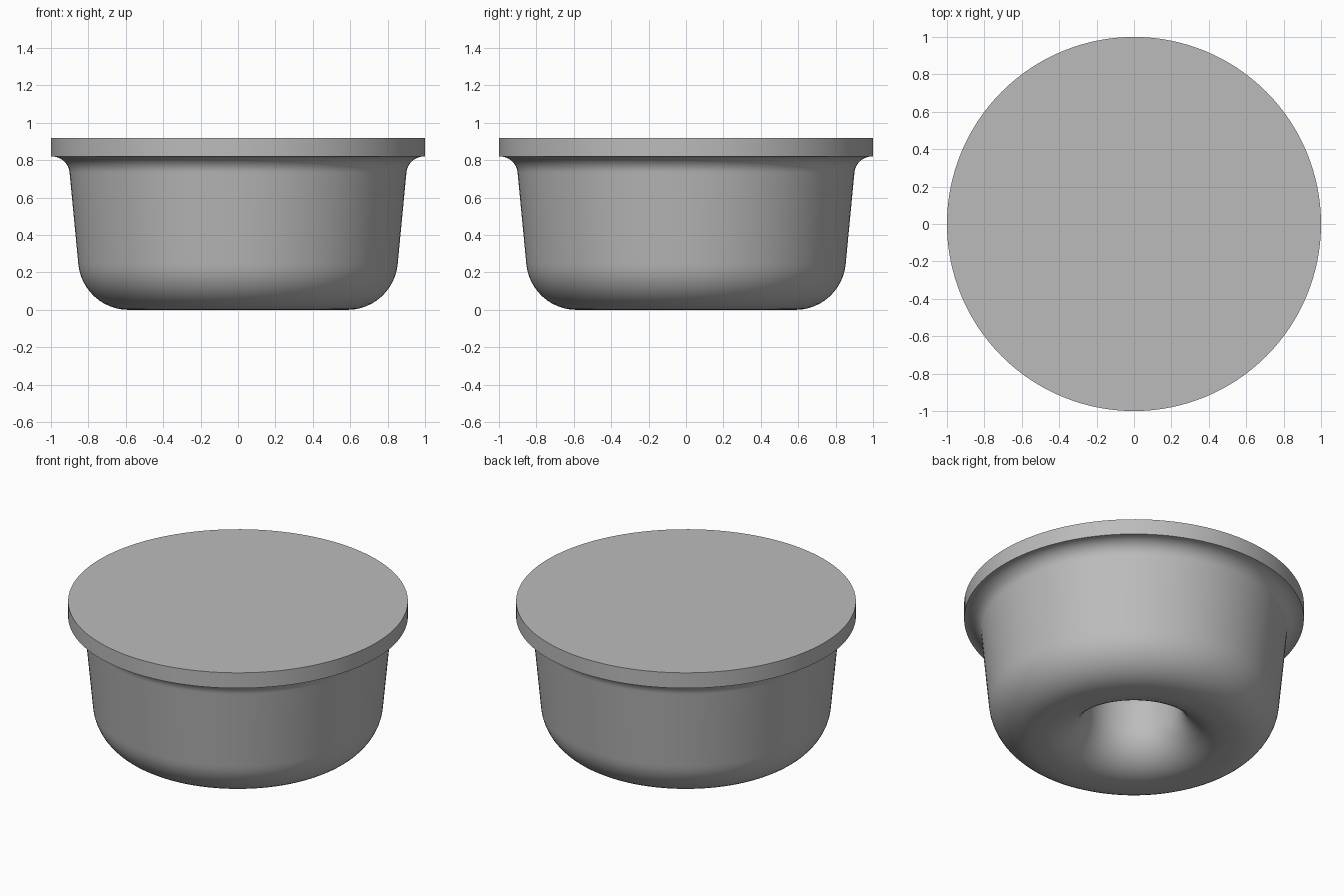
import bpy, bmesh, math

cube = bpy.data.objects.get("Cube")
if cube:
    bpy.data.objects.remove(cube, do_unlink=True)

grey = bpy.data.materials.new("plain grey")
grey.use_nodes = True
colour = (0.5, 0.5, 0.5, 1)
grey.diffuse_color = colour
grey.node_tree.nodes["Principled BSDF"].inputs["Base Color"].default_value = colour


def arc(cx, cz, radius, start, end, steps=12):
    """Profile points along a circular fillet, angles in degrees."""
    points = []
    for i in range(steps + 1):
        a = math.radians(start + (end - start) * i / steps)
        points.append((cx + radius * math.cos(a), cz + radius * math.sin(a)))
    return points


def lathe(name, profile, segments=128):
    """Spin a radius/height profile around z."""
    bm = bmesh.new()
    verts = [bm.verts.new((r, 0, z)) for r, z in profile]
    edges = [bm.edges.new(pair) for pair in zip(verts, verts[1:])]
    bmesh.ops.spin(bm, geom=verts + edges, cent=(0, 0, 0), axis=(0, 0, 1),
                   angle=math.tau, steps=segments, use_duplicate=False)
    bmesh.ops.remove_doubles(bm, verts=bm.verts, dist=0.0001)
    bmesh.ops.recalc_face_normals(bm, faces=bm.faces)
    mesh = bpy.data.meshes.new(name)
    bm.to_mesh(mesh)
    bm.free()
    obj = bpy.data.objects.new(name, mesh)
    bpy.context.collection.objects.link(obj)
    mesh.materials.append(grey)
    bpy.ops.object.select_all(action="DESELECT")
    obj.select_set(True)
    bpy.context.view_layer.objects.active = obj
    bpy.ops.object.shade_smooth_by_angle(angle=math.radians(30))
    return obj


# Flat top and rim flange, flared neck, tapered wall, rounded foot,
# and a flared round recess under the base
profile = [(0, 0.92), (1, 0.92), (1, 0.82)]
profile += arc(0.995, 0.725, 0.095, 90, 175)
profile += arc(0.585, 0.27, 0.27, -5, -90)
profile += arc(0.53, 0.25, 0.25, 270, 175)
profile += arc(0.15, 0.38, 0.12, -5, 90)
profile.append((0, 0.5))
lathe("flanged_round_body", profile)
